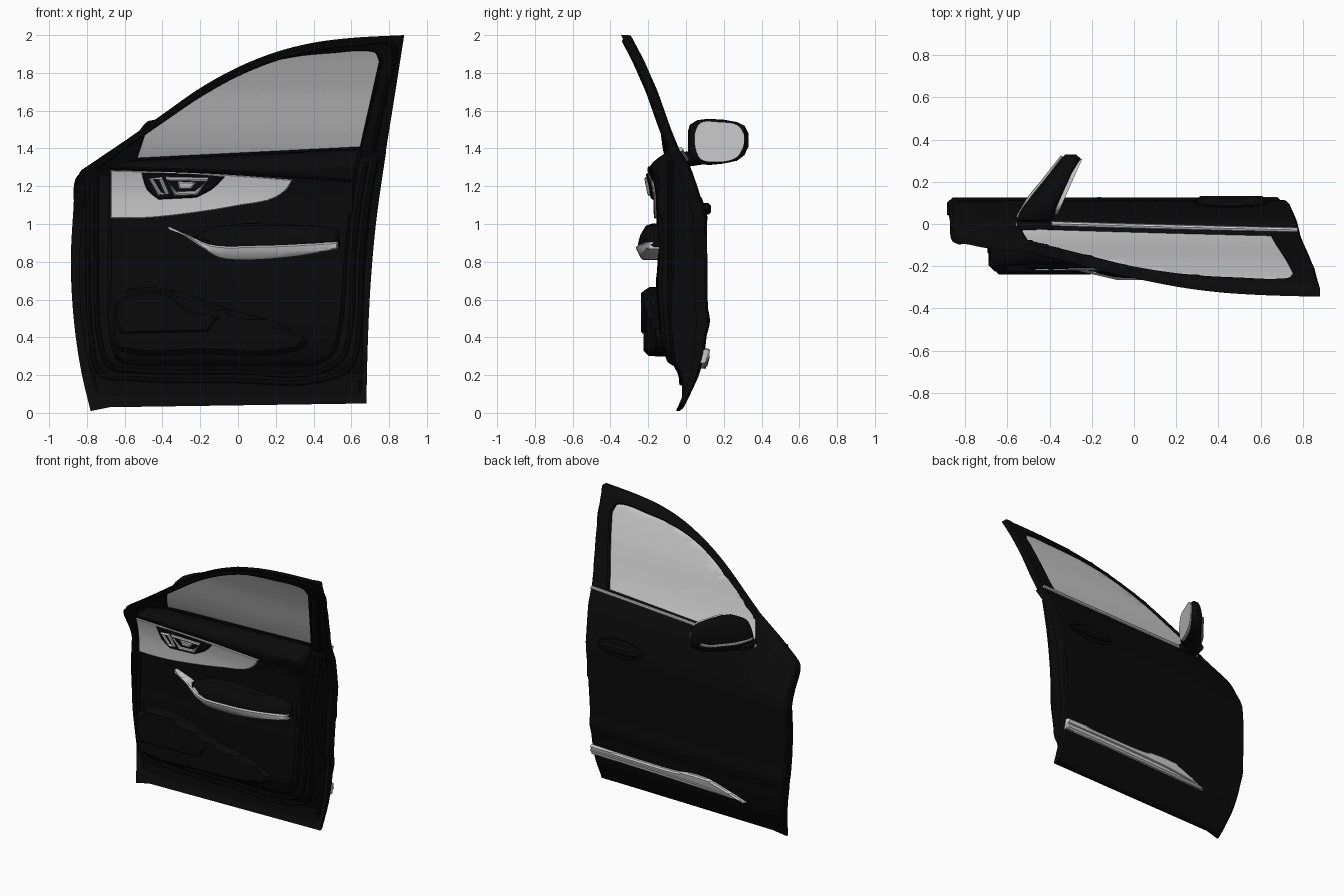
import bpy, bmesh, math
from mathutils import Vector

if "Cube" in bpy.data.objects:
    bpy.data.objects.remove(bpy.data.objects["Cube"])

BLACK = bpy.data.materials.new("black")
BLACK.diffuse_color = (0.003, 0.003, 0.003, 1)
BLACK.use_nodes = True
BLACK.node_tree.nodes["Principled BSDF"].inputs["Base Color"].default_value = BLACK.diffuse_color


def prof(table):
    """Softened piecewise-linear profile value(t)."""
    def lin(t):
        if t <= table[0][0]:
            return table[0][1]
        for (a, u), (b, v) in zip(table, table[1:]):
            if t <= b:
                return u + (v - u) * (t - a) / (b - a)
        return table[-1][1]
    return lambda t: (lin(t - .02) + lin(t) + lin(t + .02)) / 3


def spline(pts, closed=False, n=6):
    """Hermite curve through points, tangents scaled to chord length."""
    p = [Vector(q) for q in pts]
    m, out = len(p), []
    at = (lambda i: p[i % m]) if closed else (lambda i: p[max(0, min(m - 1, i))])
    for i in range(m if closed else m - 1):
        a, b, c, d = at(i - 1), at(i), at(i + 1), at(i + 2)
        size = (c - b).length
        tb = (((b - a).normalized() or (c - b).normalized()) + (c - b).normalized()) * size / 2
        tc = ((c - b).normalized() + ((d - c).normalized() or (c - b).normalized())) * size / 2
        for k in range(n):
            t = k / n
            out.append((2 * t ** 3 - 3 * t * t + 1) * b + (t ** 3 - 2 * t * t + t) * tb
                       + (3 * t * t - 2 * t ** 3) * c + (t ** 3 - t * t) * tc)
    return out if closed else out + [p[-1]]


def outline(*segs):
    """Closed outline of smooth segments meeting at sharp corners."""
    out = []
    for s in segs:
        for q in spline(s) if len(s) > 2 else [Vector(v) for v in s]:
            if not out or (q - out[-1]).length > .002:
                out.append(q)
    if (out[0] - out[-1]).length < .002:
        out.pop()
    return out


def finish(name, bm, mat):
    bmesh.ops.recalc_face_normals(bm, faces=bm.faces[:])
    me = bpy.data.meshes.new(name)
    bm.to_mesh(me)
    bm.free()
    ob = bpy.data.objects.new(name, me)
    bpy.context.collection.objects.link(ob)
    if mat:
        me.materials.append(mat)
    bpy.ops.object.select_all(action='DESELECT')
    ob.select_set(True)
    bpy.context.view_layer.objects.active = ob
    bpy.ops.object.shade_smooth_by_angle(angle=math.radians(35))


def sheet(name, pts, front, back, bev=.01, mat=None, hole=None, step=.05):
    """Curved slab: fill an x-z outline, chamfer it, bend it to front/back y."""
    bm = bmesh.new()
    edges = []
    for loop in [pts] + ([hole] if hole else []):
        vs = [bm.verts.new((p[0], 0, p[1])) for p in loop]
        edges += [bm.edges.new((vs[i - 1], vs[i])) for i in range(len(vs))]
    bmesh.ops.triangle_fill(bm, use_beauty=True, edges=edges, normal=(0, -1, 0))
    bmesh.ops.inset_region(bm, faces=bm.faces[:], thickness=bev,
                           use_boundary=True, use_even_offset=True)
    for axis in (0, 2):
        no = Vector((axis == 0, 0, axis == 2))
        lo = min(v.co[axis] for v in bm.verts)
        hi = max(v.co[axis] for v in bm.verts)
        w = step * (2 if axis == 0 else 1)
        for k in range(1, int((hi - lo) / w) + 1):
            bmesh.ops.bisect_plane(bm, geom=bm.verts[:] + bm.edges[:] + bm.faces[:],
                                   plane_co=no * (lo + k * w - .003), plane_no=no, dist=1e-5)
    verts = bm.verts[:]
    rim = [e for e in bm.edges if e.is_boundary]
    rimv = {v for e in rim for v in e.verts}
    vm = bmesh.ops.duplicate(bm, geom=verts + bm.edges[:] + bm.faces[:])['vert_map']
    for e in rim:
        a, b = e.verts
        bm.faces.new((a, b, vm[b], vm[a]))
    for v in verts:
        f, g = front(v.co.x, v.co.z), back(v.co.x, v.co.z)
        vm[v].co.y = g
        v.co.y = f + (math.copysign(min(bev, abs(g - f) * .8), g - f) if v in rimv else 0)
    finish(name, bm, mat)


def loft(name, rings, mat=None):
    bm = bmesh.new()
    rows = [[bm.verts.new(p) for p in r] for r in rings]
    for a, b in zip(rows, rows[1:]):
        for i in range(len(a)):
            bm.faces.new((a[i - 1], a[i], b[i], b[i - 1]))
    bm.faces.new(rows[0])
    bm.faces.new(rows[-1])
    finish(name, bm, mat)


def tube(name, pts, r, mat=None, closed=False):
    p = [Vector(q) for q in pts]
    m, rings = len(p), []
    for i in range(m):
        a, b = (p[i - 1], p[(i + 1) % m]) if closed else (p[max(i - 1, 0)], p[min(i + 1, m - 1)])
        t = (b - a).normalized()
        u = t.cross(Vector((0, 1, 0))).normalized()
        w = u.cross(t)
        rings.append([p[i] + r * (u * math.cos(k * math.pi / 4) + w * math.sin(k * math.pi / 4))
                      for k in range(8)])
    loft(name, rings + rings[:1] if closed else rings, mat)


def off(fn, d):
    return lambda x, z: fn(x, z) + d


# Body section curves: outside skin, inner metal, trim card
skin_z = prof([(0, -.03), (.05, 0), (.2, .07), (.32, .1), (.42, .11), (.48, .13), (.56, .115), (.9, .112),
               (1.04, .11), (1.12, .085), (1.2, .06), (1.3, .025), (1.38, -.025), (1.5, -.075),
               (1.7, -.145), (1.87, -.22), (2.02, -.3)])
shell_z = prof([(.05, -.02), (.2, -.02), (.27, -.06), (.5, -.08), (1.3, -.08), (1.4, -.08)])
trim_z = prof([(.22, -.08), (.3, -.11), (.4, -.14), (.7, -.16), (.78, -.15), (1.0, -.155), (1.15, -.16),
               (1.25, -.18), (1.31, -.2), (1.36, -.13), (1.42, -.1)])


def skin(x, z):
    return skin_z(z) - .07 * max(0, -x - .5) / .35 * max(0, min(1, (z - 1) / .3))


def shell(x, z):
    return shell_z(z) + .05 * max(0, min(1, (-x - .7) / .13)) * min(1, z / .4)


def trim(x, z):
    return trim_z(z) + .03 * max(0, x) ** 2


# Painted door below the belt line
rear = [(.68, .05), (.685, .3), (.7, .65), (.73, 1.0), (.785, 1.39)]
nose = [(-.83, 1.275), (-.86, 1.24), (-.87, 1.1), (-.885, .8), (-.87, .5), (-.83, .22), (-.78, .01)]
sheet("outer_skin", outline([(-.78, .01), (-.68, .03)], [(-.68, .03), (.68, .05)], rear,
                            [(.785, 1.39), (-.53, 1.325)], [(-.53, 1.325), (-.83, 1.275)], nose),
      skin, lambda x, z: skin(x, z) - .03 - .04 * min(1, z / .5), .012, BLACK)
sheet("inner_shell", outline([(-.74, .06), (.655, .07)], [(.655, .07), (.66, .3), (.67, .7), (.7, 1.05), (.75, 1.37)],
      [(.75, 1.37), (-.8, 1.26)], [(-.8, 1.26), (-.83, 1.0), (-.84, .75), (-.82, .4), (-.74, .06)]),
      shell, off(skin, -.03), .015, BLACK)

# Window frame and glass
win = outline([(-.535, 1.34), (-.5, 1.48)],
              [(-.5, 1.48), (-.3, 1.63), (-.1, 1.757), (.1, 1.847), (.3, 1.895), (.5, 1.915), (.69, 1.925),
               (.735, 1.912), (.757, 1.86)], [(.757, 1.86), (.65, 1.4)])
sheet("window_frame", outline([(-.85, 1.25), (-.53, 1.3)], [(-.53, 1.3), (.78, 1.37)], [(.78, 1.37), (.825, 1.65), (.88, 2.0)],
      [(.88, 2.0), (.6, 1.985), (.4, 1.96), (.2, 1.91), (0, 1.83), (-.2, 1.72), (-.4, 1.58), (-.6, 1.44), (-.83, 1.285)]),
      off(skin, -.004), off(skin, -.055), .01, BLACK, hole=win)
sheet("window_glass", win, off(skin, -.022), off(skin, -.03), .002)
tube("window_seal", [(p[0], skin(*p) - .05, p[1]) for p in win], .01, BLACK, True)
tube("frame_seal", [(x, skin(x, z) - .055, z) for x, z in spline(
    [(.71, 1.36), (.77, 1.65), (.82, 1.95), (.6, 1.95), (.4, 1.925), (.2, 1.875), (0, 1.795), (-.2, 1.685),
     (-.4, 1.55), (-.6, 1.41), (-.78, 1.28)])], .012, BLACK)
belt = [(-.56 + 1.335 * i / 20, 1.335 + .06 * i / 20) for i in range(21)]
tube("belt_chrome_strip", [(x, skin(x, z) + .003, z) for x, z in belt], .012)

# Rubber seals around the inner metal
for i, d in enumerate((0, .045)):
    pts = spline([(-.75 - d, 1.24), (-.75 - d, .8), (-.73 - d, .38), (-.68 - d, .25 - d), (-.55, .225 - d), (0, .215 - d),
                  (.42, .215 - d), (.55 + d, .29 - d), (.6 + d, .5), (.61 + d, .8), (.64 + d, 1.1), (.68 + d, 1.33)])
    tube("door_seal_%d" % (i + 1), [(x, shell(x, z) - .004, z) for x, z in pts], .013, BLACK)

# Interior trim card with decor panel
sheet("trim_card", outline([(-.68, 1.31), (-.69, .8), (-.68, .4), (-.64, .28), (-.52, .25)], [(-.52, .25), (.4, .25)],
      [(.4, .25), (.5, .3), (.55, .45), (.58, .8), (.61, 1.1), (.655, 1.395)], [(.655, 1.395), (-.54, 1.335)],
      [(-.54, 1.335), (-.68, 1.31)]),
      trim, off(shell, .02), .02, BLACK)
sheet("decor_panel", outline([(-.675, 1.03), (-.675, 1.285)], [(-.675, 1.285), (-.5, 1.28), (-.07, 1.262), (.29, 1.235)],
      [(.29, 1.235), (.26, 1.185), (.19, 1.135), (0, 1.095), (-.25, 1.055), (-.5, 1.03), (-.675, 1.03)]),
      off(trim, -.014), off(trim, .01), .005)
tube("trim_crease", [(x, trim(x, z) - .004, z) for x, z in spline([(-.675, 1.297), (0, 1.272), (.6, 1.23)])], .008, BLACK)

# Inside release handle
sheet("handle_bezel", outline([(-.51, 1.27), (-.3, 1.268), (-.07, 1.25)], [(-.07, 1.25), (-.13, 1.19), (-.22, 1.14)],
      [(-.22, 1.14), (-.42, 1.13)], [(-.42, 1.13), (-.48, 1.18), (-.51, 1.27)]), off(trim, -.028), off(trim, 0), .008, BLACK)
for nm, q in (("lock_switch_ring", [(-.46, 1.24), (-.41, 1.24), (-.375, 1.16), (-.415, 1.16)]),
              ("release_ring", [(-.38, 1.24), (-.16, 1.235), (-.22, 1.165), (-.33, 1.16)])):
    tube(nm, [(p[0], trim(*p) - .03, p[1]) for p in spline(q, True, 1)], .012, None, True)
sheet("release_lever", outline([(-.32, 1.225), (-.22, 1.22)], [(-.25, 1.185), (-.31, 1.185)]),
      off(trim, -.036), off(trim, 0), .006)


# Armrest and its bright lower swoosh
def arm(x, z):
    return -.255 + .07 * max(0, (-x - .08) / .3) + .06 * max(0, (x - .1) / .43) ** 2


sheet("armrest", outline([(-.24, .93), (-.12, .985), (.2, 1.0), (.53, .98)], [(.53, .98), (.54, .88)],
      [(.54, .88), (.2, .85), (-.1, .86), (-.24, .93)]), lambda x, z: arm(x, z) + max(0, z - .92) * .6,
      off(trim, .02), .025, BLACK)
sheet("armrest_trim", outline([(-.38, .985), (-.26, .94), (-.15, .892), (.1, .885), (.53, .905)], [(.53, .905), (.53, .868)],
      [(.53, .868), (.3, .828), (.02, .81), (-.1, .822), (-.2, .88), (-.29, .94), (-.38, .985)]),
      lambda x, z: arm(x, z) - .01 + max(0, .87 - z) * .5, off(trim, .02), .008)

# Map pocket and speaker grille
sheet("map_pocket", spline([(-.66, .36), (-.665, .6), (-.55, .66), (-.3, .64), (-.05, .55), (.25, .46), (.38, .38),
      (.28, .32), (-.2, .31), (-.6, .32)], True), lambda x, z: -.225 + .08 * max(0, (x + .2) / .6), off(trim, .03), .03, BLACK)
sheet("speaker_grille", outline([(-.64, .59), (-.5, .64), (-.38, .63), (-.26, .54), (-.1, .51)],
      [(-.1, .51), (-.16, .43)], [(-.16, .43), (-.62, .42)], [(-.62, .42), (-.65, .5), (-.64, .59)]),
      lambda x, z: -.238 + .08 * max(0, (x + .2) / .6), lambda x, z: -.15, .01, BLACK)

# Outside handle and lower bright moulding
grip = [(.46 + .16 * math.cos(a), 1.08 + .03 * math.sin(a)) for a in (k * math.pi / 16 for k in range(32))]
sheet("outer_handle", grip, lambda x, z: skin(x, 1.06) + .028, off(skin, -.01), .012, BLACK)
tube("handle_recess_rim", [(.46 + (x - .46) * 1.12, skin(x, 1.08 + (z - 1.08) * 1.9), 1.08 + (z - 1.08) * 1.9)
                           for x, z in grip], .005, BLACK, True)
sheet("lower_moulding", outline([(.682, .265), (.682, .335)],
      [(.682, .335), (.3, .325), (0, .325), (-.12, .34), (-.25, .335), (-.4, .29), (-.54, .235)],
      [(-.54, .235), (-.3, .24), (.2, .255), (.682, .265)]), off(skin, .026), off(skin, -.01), .01)
tube("moulding_ridge", [(x, skin(x, z) + .026, z) for x, z in spline([(.68, .3), (.2, .29), (-.2, .275), (-.45, .25)])], .006)

# Door mirror: housing, glass, foot and bright strip
rings = []
for y, x0, x1, z0, z1 in ((.01, -.53, -.42, 1.38, 1.49), (.02, -.555, -.39, 1.345, 1.525), (.06, -.54, -.365, 1.32, 1.55),
                          (.12, -.495, -.335, 1.312, 1.557), (.2, -.43, -.3, 1.32, 1.552), (.27, -.375, -.268, 1.335, 1.54),
                          (.31, -.345, -.252, 1.365, 1.52), (.33, -.325, -.275, 1.41, 1.48)):
    ring = []
    for k in range(28):
        c, s = math.cos(k * math.pi / 14), math.sin(k * math.pi / 14)
        nose_drop = min(0, c) ** 2
        e = .35 if c > 0 else .85
        ring.append((x1 + (x0 - x1) * (.5 - .5 * math.copysign(abs(c) ** e, c)), y,
                     (z0 + z1) / 2 - .035 * nose_drop + (z1 - z0) / 2 * (1 - .3 * nose_drop)
                     * math.copysign(abs(s) ** (.7 + .4 * nose_drop), s)))
    rings.append(ring)
loft("mirror_housing", rings, BLACK)
edge = spline([(.045, 1.47), (.075, 1.535), (.18, 1.54), (.27, 1.525), (.305, 1.48), (.3, 1.4), (.265, 1.35),
               (.15, 1.327), (.075, 1.345)], True)
loft("mirror_glass", [[(-.388 + .445 * p[0] + d, p[0], p[1]) for p in edge] for d in (-.015, .006)])
loft("mirror_foot", [[(-.47 + w * math.cos(a), y, z + h * math.sin(a)) for a in (k * math.pi / 8 for k in range(16))]
                     for y, w, z, h in ((-.025, .09, 1.34, .04), (.02, .08, 1.345, .04), (.09, .07, 1.35, .035))], BLACK)
tube("mirror_strip", spline([(-.55, .03, 1.4), (-.497, .12, 1.385), (-.432, .2, 1.385), (-.377, .27, 1.39), (-.34, .318, 1.41)]), .01)
